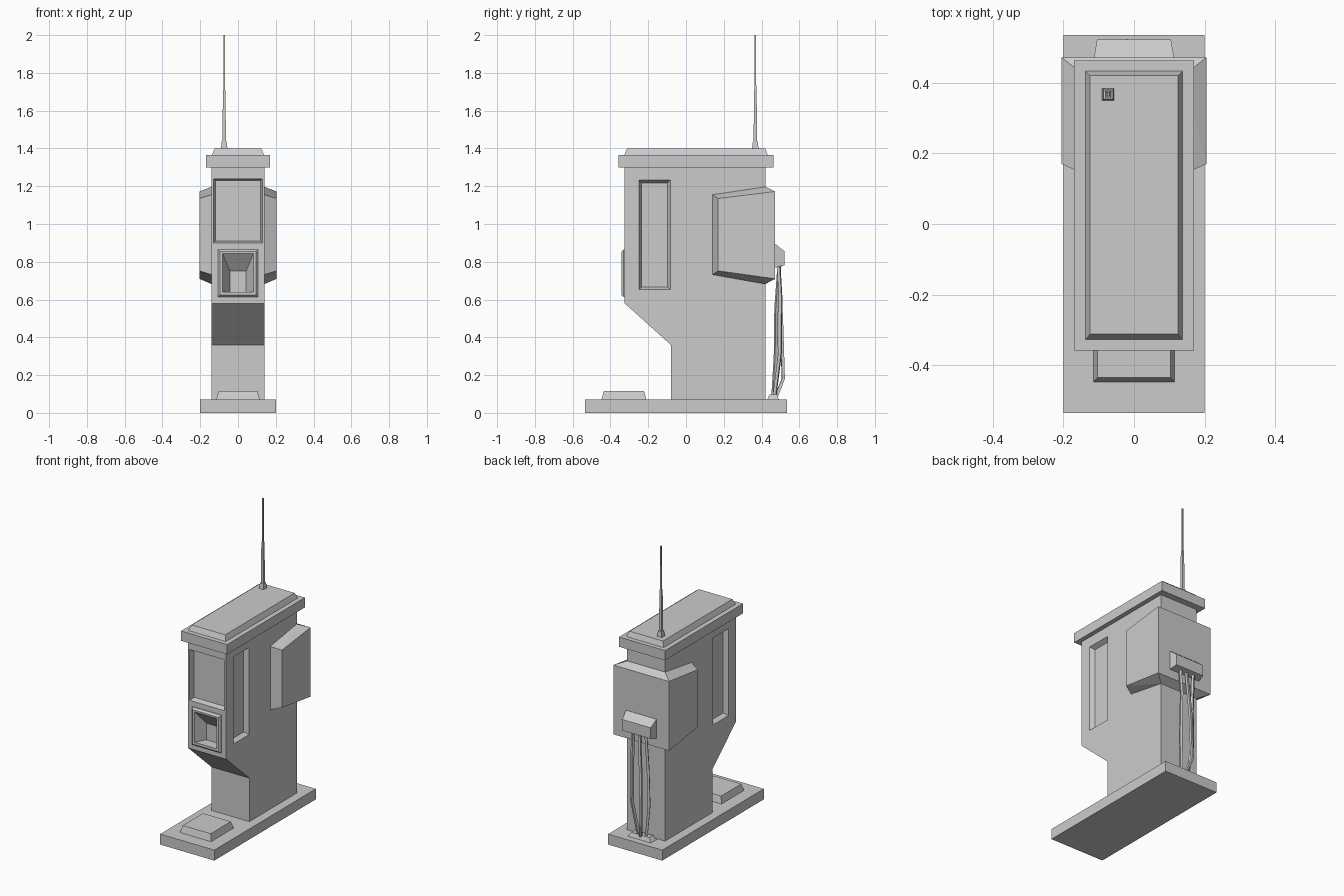
import bpy, bmesh
from mathutils import Vector

if "Cube" in bpy.data.objects:
    bpy.data.objects.remove(bpy.data.objects["Cube"])


def hull(name, pts):
    """Convex solid around a handful of corner points."""
    bm = bmesh.new()
    for p in pts:
        bm.verts.new(p)
    bmesh.ops.convex_hull(bm, input=bm.verts[:])
    bmesh.ops.dissolve_limit(bm, angle_limit=0.01, verts=bm.verts[:], edges=bm.edges[:])
    bmesh.ops.recalc_face_normals(bm, faces=bm.faces[:])
    me = bpy.data.meshes.new(name)
    bm.to_mesh(me)
    bm.free()
    ob = bpy.data.objects.new(name, me)
    bpy.context.collection.objects.link(ob)
    return ob


def slab(name, axis, a, ra, b, rb):
    """Tapered box: rectangle ra at a, rectangle rb at b along the axis."""
    pts = []
    for t, r in ((a, ra), (b, rb)):
        for u in r[:2]:
            for v in r[2:]:
                p = [u, v]
                p.insert(axis, t)
                pts.append(p)
    return hull(name, pts)


def extrude_profile(name, prof, hw):
    """YZ outline extruded across x."""
    bm = bmesh.new()
    f = bm.faces.new([bm.verts.new((-hw, y, z)) for y, z in prof])
    r = bmesh.ops.extrude_face_region(bm, geom=[f])
    for v in r["geom"]:
        if isinstance(v, bmesh.types.BMVert):
            v.co.x = hw
    bmesh.ops.recalc_face_normals(bm, faces=bm.faces[:])
    me = bpy.data.meshes.new(name)
    bm.to_mesh(me)
    bm.free()
    ob = bpy.data.objects.new(name, me)
    bpy.context.collection.objects.link(ob)
    return ob


def bake(ob):
    bpy.context.view_layer.update()
    dg = bpy.context.evaluated_depsgraph_get()
    me = bpy.data.meshes.new_from_object(ob.evaluated_get(dg))
    ob.modifiers.clear()
    ob.data = me


def cut(ob, cutters):
    for c in cutters:
        m = ob.modifiers.new("cut", 'BOOLEAN')
        m.operation = 'DIFFERENCE'
        m.solver = 'EXACT'
        m.object = c
        c.hide_render = True
    bake(ob)


# base plate and front step
slab("base_plate", 2, 0, (-.2, .2, -.535, .535), .07, (-.2, .2, -.535, .535))
slab("front_step", 2, .07, (-.115, .115, -.448, -.21), .115, (-.103, .103, -.435, -.222))

# main cabinet with overhanging front
body = extrude_profile("cabinet", [(.42, .07), (.42, 1.31), (-.325, 1.31),
                                   (-.325, .58), (-.08, .36), (-.08, .07)], .14)

# recesses: screen, coin tray and two side windows
screen = slab("screen_cutter", 1, -.345, (-.135, .135, .895, 1.245), -.29, (-.12, .12, .91, 1.23))
tray = slab("tray_cutter", 1, -.36, (-.091, .091, .64, .866), -.27, (-.043, .043, .64, .75))
windows = []
for s in (-1, 1):
    windows.append(slab("window_cutter", 0, s * .15, (-.255, -.078, .647, 1.237),
                        s * .11, (-.235, -.098, .667, 1.217)))
panel = slab("tray_panel", 1, -.31, (-.105, .105, .615, .865), -.325, (-.105, .105, .615, .865))
bpy.data.objects.remove(panel)
panel = hull("tray_panel", [(s * x, y, z) for s in (-1, 1) for x, y, zs in
                            ((.107, -.31, (.613, .865)), (.107, -.33, (.613, .865)),
                             (.096, -.342, (.624, .854))) for z in zs])
cut(body, [screen, tray] + windows)
cut(panel, [tray])
for c in [screen, tray] + windows:
    bpy.data.objects.remove(c)

# roof
slab("roof_slab", 2, 1.3, (-.17, .17, -.358, .463), 1.365, (-.17, .17, -.358, .463))
slab("roof_top", 2, 1.365, (-.138, .138, -.327, .433), 1.4, (-.124, .124, -.312, .42))

# stepped antenna
ax, ay = -.073, .367
for name, z0, r0, z1, r1 in (("antenna_base", 1.4, .017, 1.437, .013),
                             ("antenna_lower", 1.437, .009, 1.71, .007),
                             ("antenna_upper", 1.71, .005, 2.0, .004)):
    slab(name, 2, z0, (ax - r0, ax + r0, ay - r0, ay + r0),
         z1, (ax - r1, ax + r1, ay - r1, ay + r1))

# housing wrapped around the rear
hull("rear_housing", [(s * x, y, z) for s in (-1, 1) for x, y, zs in
                      ((.14, .14, (.732, 1.155)), (.14, .42, (.682, 1.197)),
                       (.205, .17, (.752, 1.135)), (.205, .472, (.71, 1.172))) for z in zs])

# cable connector and cable foot
slab("cable_connector", 1, .46, (-.115, .115, .765, .905), .522, (-.105, .105, .782, .855))
slab("cable_foot", 2, .07, (-.085, .085, .43, .492), .097, (-.065, .065, .442, .482))

# hanging cables
cu = bpy.data.curves.new("cables", 'CURVE')
cu.dimensions = '3D'
cu.bevel_depth = .011
cu.bevel_resolution = 0
cu.use_fill_caps = True
paths = [[(-.05, .495, .79), (-.055, .478, .55), (-.06, .475, .3), (-.03, .462, .08)],
         [(0, .49, .79), (-.02, .505, .5), (-.025, .515, .18), (0, .475, .08)],
         [(.05, .49, .79), (.045, .5, .62), (.05, .498, .32), (.02, .468, .08)]]
for path in paths:
    sp = cu.splines.new('POLY')
    sp.points.add(len(path) - 1)
    for p, co in zip(sp.points, path):
        p.co = (*co, 1)
tmp = bpy.data.objects.new("cable_path", cu)
bpy.context.collection.objects.link(tmp)
bpy.context.view_layer.update()
me = bpy.data.meshes.new_from_object(tmp.evaluated_get(bpy.context.evaluated_depsgraph_get()))
for p in me.polygons:
    p.use_smooth = False
bpy.data.objects.remove(tmp)
bpy.context.collection.objects.link(bpy.data.objects.new("cables", me))
